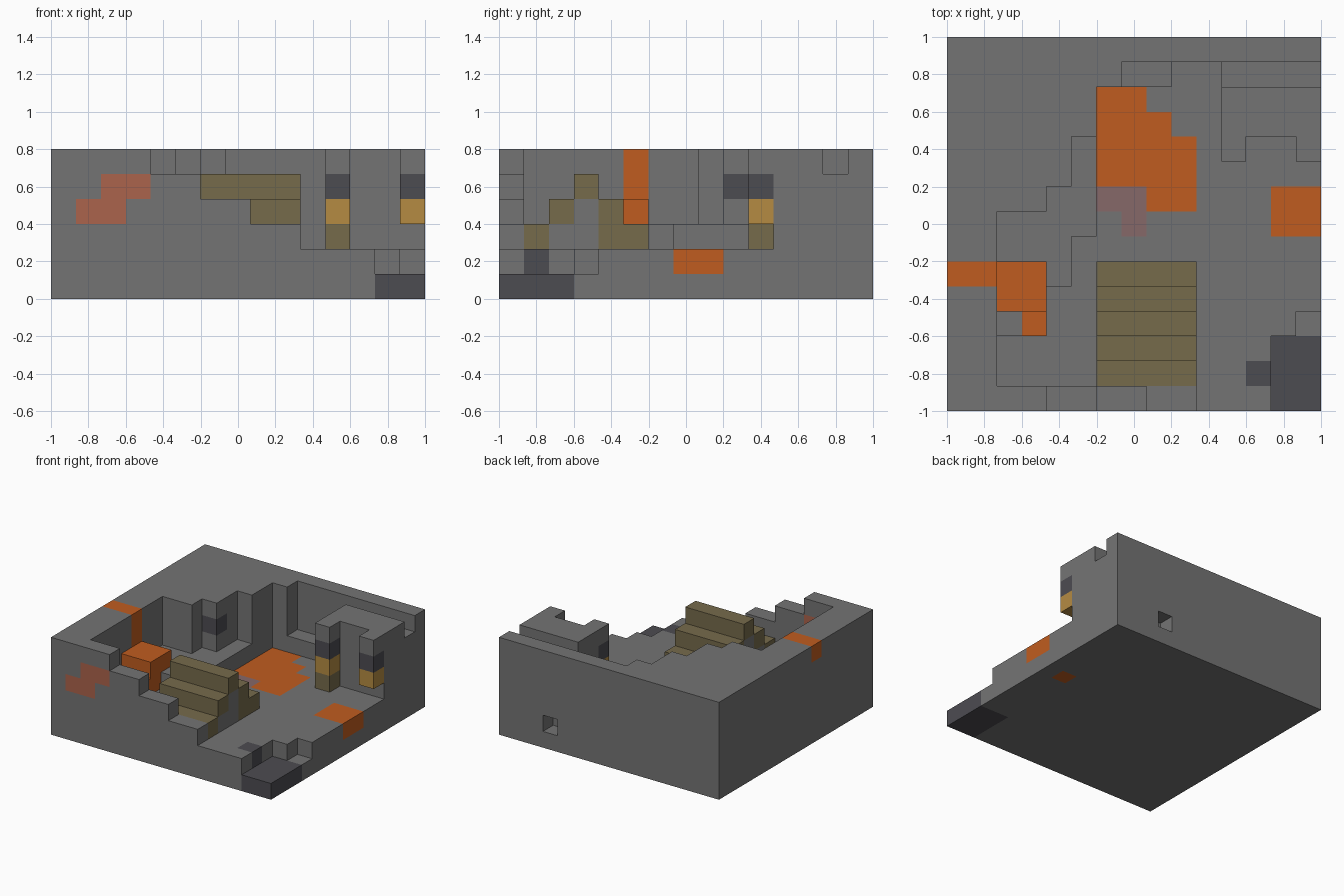
import bpy
import bmesh
from mathutils import Vector

old = bpy.data.objects.get("Cube")
if old:
    bpy.data.objects.remove(old)

U = 2 / 15  # size of one block


def material(name, rgb):
    m = bpy.data.materials.new(name)
    m.use_nodes = True
    m.diffuse_color = (*rgb, 1)
    m.node_tree.nodes["Principled BSDF"].inputs["Base Color"].default_value = (*rgb, 1)
    return m


stone = material("stone grey", (.175, .175, .175))
lava = material("lava orange", (.53, .108, .014))
wood = material("wood brown", (.182, .147, .071))
dark = material("dark slate", (.073, .072, .083))
gold = material("gold", (.46, .26, .055))
rust = material("rust", (.41, .125, .072))
mauve = material("dull mauve", (.24, .14, .14))

cells = {}   # block position -> part name
parts = {}   # part name -> material


def fill(part, mat, xs, ys, zs):
    """Claim a box of blocks for a part; a later part replaces an earlier one."""
    parts[part] = mat
    for x in range(*xs):
        for y in range(*ys):
            for z in range(*zs):
                cells[x, y, z] = part


def clear(xs, ys, zs):
    for x in range(*xs):
        for y in range(*ys):
            for z in range(*zs):
                cells.pop((x, y, z), None)


# Ground slab, with the low front corner and the hole in the back
fill("ground", stone, (0, 15), (0, 15), (0, 2))
clear((13, 15), (0, 3), (1, 2))
clear((14, 15), (3, 4), (1, 2))
clear((11, 12), (14, 15), (1, 2))

# Outer walls; the front one descends in steps
fill("left_side_wall", stone, (0, 2), (0, 15), (2, 6))
fill("back_wall", stone, (2, 15), (14, 15), (2, 6))
for x0, x1, top in ((2, 4, 6), (4, 6, 5), (6, 8, 4), (8, 10, 3)):
    fill("front_wall", stone, (x0, x1), (0, 1), (2, top))

# Stepped corner wall and the low terrace at its foot
for y0, y1, end in ((8, 9, 4), (9, 11, 5), (11, 13, 6), (13, 14, 7)):
    fill("corner_wall", stone, (2, end), (y0, y1), (2, 6))
for y0, y1, start, end in ((3, 5, 2, 4), (5, 7, 2, 5), (7, 8, 2, 6),
                           (8, 9, 4, 6), (9, 11, 5, 6), (13, 14, 7, 9)):
    fill("terrace", stone, (start, end), (y0, y1), (2, 3))
fill("corner_wall_dark_block", dark, (4, 5), (9, 10), (4, 5))

# Gatehouse with two hanging front posts
fill("gatehouse", stone, (11, 15), (11, 13), (2, 6))
fill("gatehouse", stone, (11, 15), (13, 14), (2, 5))
for x in (11, 14):
    post = (x, x + 1), (10, 11)
    fill("gatehouse", stone, *post, (5, 6))
    fill("post_dark_blocks", dark, *post, (4, 5))
    fill("post_gold_blocks", gold, *post, (3, 4))
fill("post_foot", wood, (11, 12), (10, 11), (2, 3))

# Wooden stairs over a stone core
fill("stair_core", stone, (6, 10), (2, 4), (2, 4))
for y, z0, z1 in ((1, 2, 3), (2, 3, 4), (3, 4, 5), (4, 2, 4), (5, 2, 3)):
    fill("stairs", wood, (6, 10), (y, y + 1), (z0, z1))

# Lava falling from the wall, and pools in the floor
fill("lava_fall", lava, (0, 2), (5, 6), (5, 6))
fill("lava_fall", lava, (1, 2), (5, 6), (3, 5))
fill("lava_fall", lava, (2, 4), (4, 6), (2, 4))
fill("lava_fall", lava, (3, 4), (3, 4), (2, 3))
for x0, x1, y0, y1 in ((6, 8, 9, 13), (8, 9, 8, 12), (9, 10, 8, 11)):
    fill("lava_pool", lava, (x0, x1), (y0, y1), (1, 2))
fill("side_lava_pool", lava, (13, 15), (7, 9), (1, 2))
fill("side_lava_pool", lava, (13, 14), (8, 9), (0, 1))

# Faded patches beside the lava
fill("floor_patch", mauve, (6, 8), (8, 9), (1, 2))
fill("floor_patch", mauve, (7, 8), (7, 8), (1, 2))
fill("front_wall_patch", rust, (2, 4), (0, 1), (4, 5))
fill("front_wall_patch", rust, (1, 3), (0, 1), (3, 4))

# Dark low corner
fill("dark_corner", dark, (13, 15), (0, 3), (0, 1))
fill("dark_corner", dark, (12, 13), (1, 2), (1, 2))


def build(part, mat):
    """Make the part's exposed block faces and merge the flat ones."""
    bm = bmesh.new()
    for cell, owner in cells.items():
        if owner != part:
            continue
        for axis in range(3):
            for side in (0, 1):
                near = list(cell)
                near[axis] += 2 * side - 1
                if tuple(near) in cells:
                    continue
                a, b = (axis + 1) % 3, (axis + 2) % 3
                ring = []
                for da, db in ((0, 0), (1, 0), (1, 1), (0, 1)):
                    p = Vector(cell)
                    p[axis] += side
                    p[a] += da
                    p[b] += db
                    ring.append(bm.verts.new(p * U - Vector((1, 1, 0))))
                bm.faces.new(ring if side else ring[::-1])
    bmesh.ops.remove_doubles(bm, verts=bm.verts, dist=U / 100)
    bmesh.ops.dissolve_limit(bm, angle_limit=.01, verts=bm.verts, edges=bm.edges)
    mesh = bpy.data.meshes.new(part)
    bm.to_mesh(mesh)
    bm.free()
    mesh.materials.append(mat)
    bpy.context.collection.objects.link(bpy.data.objects.new(part, mesh))


for part, mat in parts.items():
    build(part, mat)
